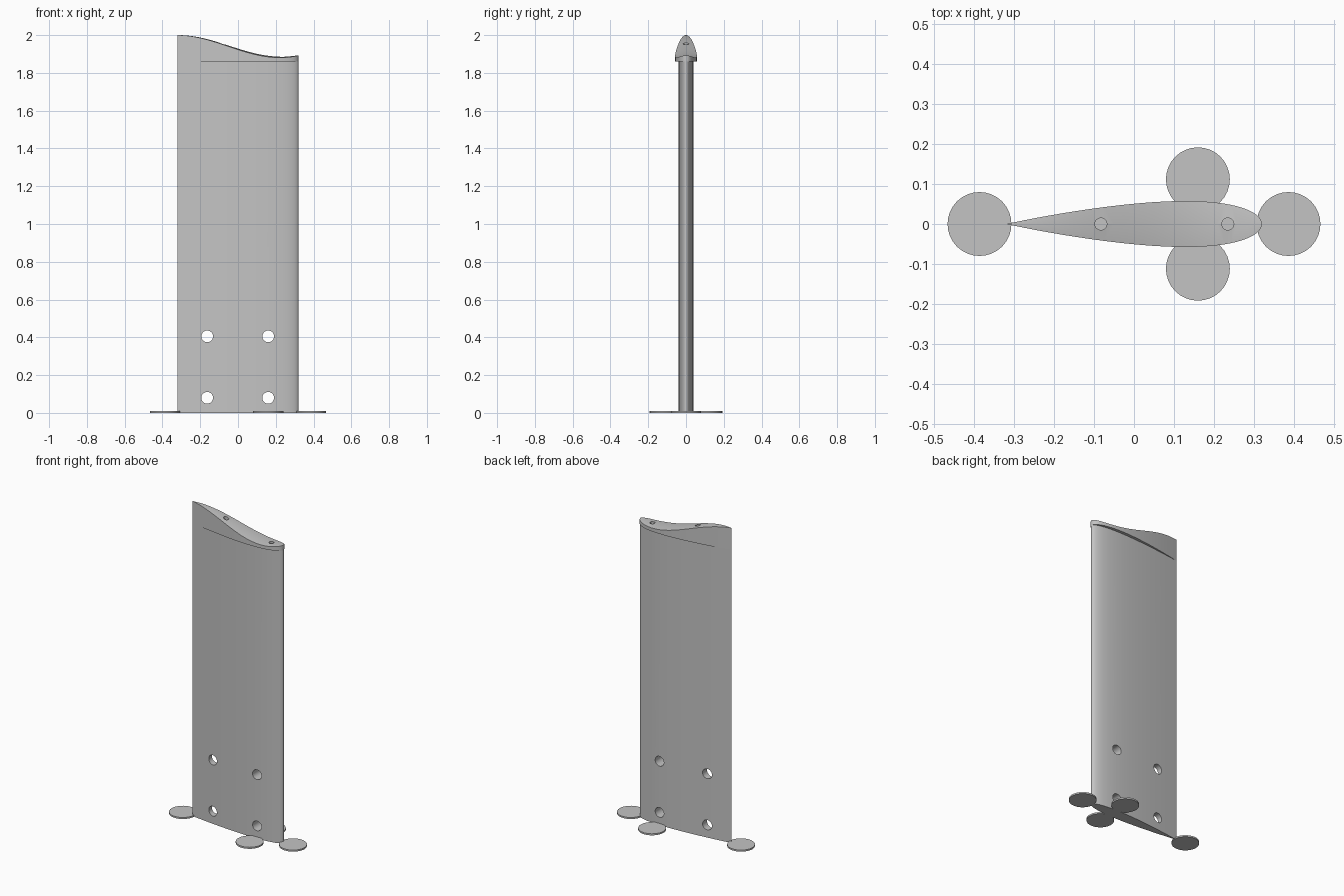
import bpy, bmesh, math
from mathutils import Matrix, Vector

if "Cube" in bpy.data.objects:
    bpy.data.objects.remove(bpy.data.objects["Cube"])

CHORD, NOSE, CAP_Z = 0.64, 0.32, 1.86

grey = bpy.data.materials.new("light grey")
grey.use_nodes = True
grey.diffuse_color = (0.55, 0.55, 0.55, 1)
grey.node_tree.nodes["Principled BSDF"].inputs["Base Color"].default_value = (0.55, 0.55, 0.55, 1)


def make_object(name, bm):
    bmesh.ops.recalc_face_normals(bm, faces=bm.faces)
    mesh = bpy.data.meshes.new(name)
    bm.to_mesh(mesh)
    bm.free()
    mesh.materials.append(grey)
    obj = bpy.data.objects.new(name, mesh)
    bpy.context.collection.objects.link(obj)
    return obj


def activate(obj):
    bpy.ops.object.select_all(action="DESELECT")
    obj.select_set(True)
    bpy.context.view_layer.objects.active = obj


def smooth(obj):
    activate(obj)
    bpy.ops.object.shade_smooth_by_angle(angle=math.radians(30))


def half_width(s, thickness):
    # symmetric teardrop section, s runs from nose to tail
    return 5 * thickness * CHORD * (0.2969 * math.sqrt(s) - 0.126 * s
                                    - 0.3516 * s**2 + 0.2843 * s**3 - 0.1036 * s**4)


def foil(name, thickness, bottom, top, steps=40):
    # bands of left edge, centre and right edge from nose to tail
    bm = bmesh.new()
    rows = []
    for i in range(steps + 1):
        s = (1 - math.cos(math.pi * i / steps)) / 2
        x = NOSE - CHORD * s
        h = max(half_width(s, thickness), 0) if 0 < i < steps else 0
        rows.append([[bm.verts.new((x, y, z(x, y))) for y in (-h, 0, h)]
                     for z in (bottom, top)])
    for a, b in zip(rows, rows[1:]):
        for level in (0, 1):
            for k in (0, 1):
                bm.faces.new((a[level][k], a[level][k + 1], b[level][k + 1], b[level][k]))
        for k in (0, 2):
            bm.faces.new((a[0][k], b[0][k], b[1][k], a[1][k]))
    bmesh.ops.remove_doubles(bm, verts=bm.verts, dist=1e-5)
    return make_object(name, bm)


def cylinders(name, radius, depth, centres, rotation=Matrix()):
    bm = bmesh.new()
    for c in centres:
        bmesh.ops.create_cone(bm, cap_ends=True, segments=32, radius1=radius, radius2=radius,
                              depth=depth, matrix=Matrix.Translation(Vector(c)) @ rotation)
    return make_object(name, bm)


def cut(obj, cutter):
    mod = obj.modifiers.new("cut", "BOOLEAN")
    mod.operation, mod.solver, mod.object = "DIFFERENCE", "EXACT", cutter
    activate(obj)
    bpy.ops.object.modifier_apply(modifier=mod.name)


def cap_top(x, y):
    # sweeping top line with a slight crown across the width
    return 1.943 + 0.057 * math.cos(math.pi * (x + NOSE) / 0.55) - 0.1 * abs(y)


# Blade and the wider cap above it
blade = foil("blade", 0.12, lambda x, y: 0, lambda x, y: CAP_Z)
cap = foil("cap", 0.18, lambda x, y: CAP_Z, cap_top)

# Cross holes near the foot and pin holes in the top
cross = cylinders("cross_hole_cutter", 0.031, 0.4,
                  [(x, 0, z) for x in (-0.163, 0.16) for z in (0.08, 0.405)],
                  Matrix.Rotation(math.pi / 2, 4, "X"))
pins = cylinders("pin_hole_cutter", 0.015, 0.4, [(-0.083, 0, 1.95), (0.235, 0, 1.95)])
cut(blade, cross)
cut(blade, pins)
cut(cap, pins)
for cutter in (cross, pins):
    bpy.data.objects.remove(cutter)
smooth(blade)
smooth(cap)

# Thin round foot pads
for name, x, y in (("tail_pad", -0.387, 0), ("nose_pad", 0.387, 0),
                   ("front_pad", 0.16, -0.112), ("back_pad", 0.16, 0.112)):
    smooth(cylinders(name, 0.08, 0.01, [(x, y, 0.005)]))
